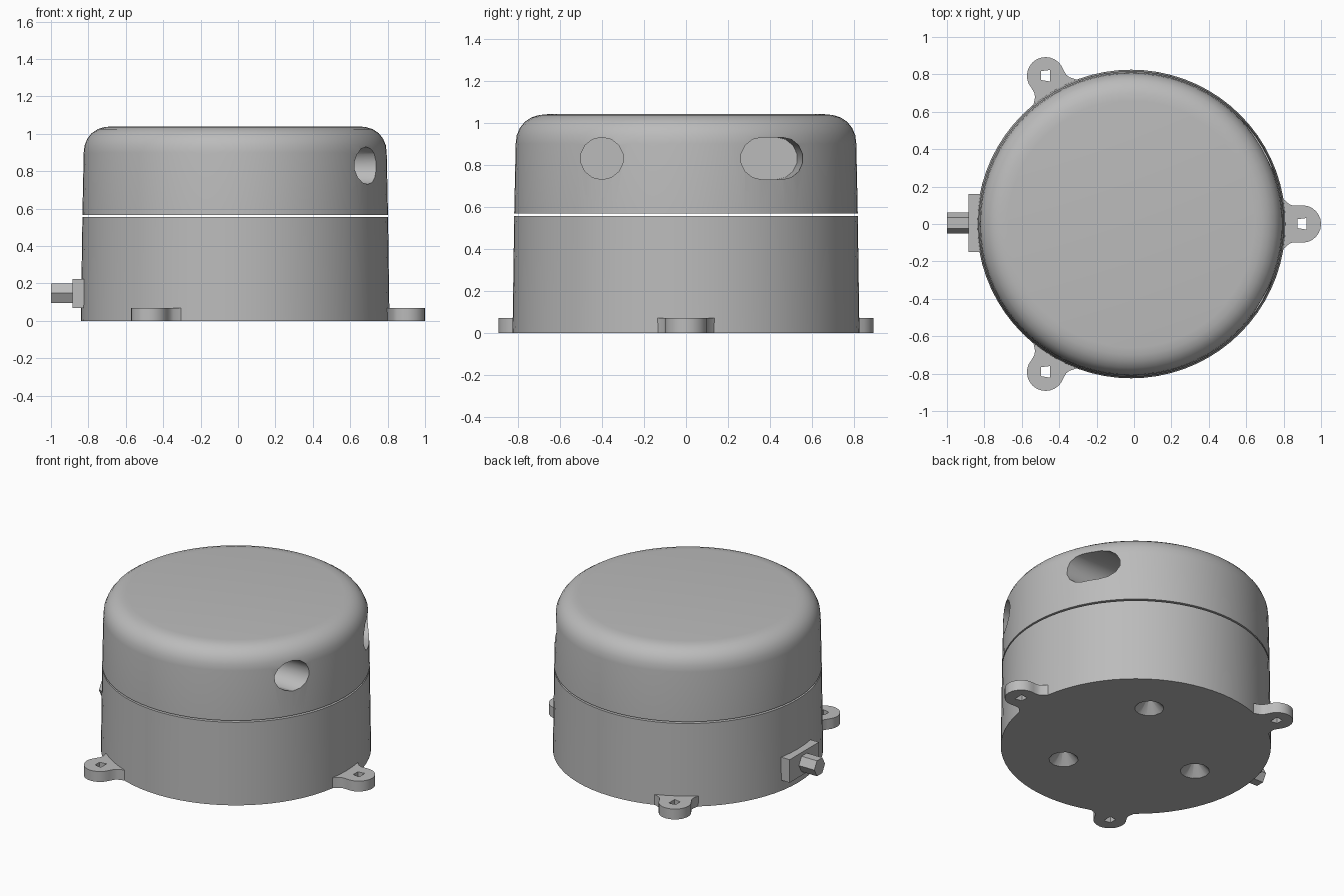
import bpy, bmesh
from math import sin, cos, pi, radians
from mathutils import Vector, Matrix

cube = bpy.data.objects.get("Cube")
if cube:
    bpy.data.objects.remove(cube, do_unlink=True)

CENTRE = Matrix.Translation((-0.015, 0, 0))
SEGMENTS = 72

grey = bpy.data.materials.new("plain grey")
grey.use_nodes = True
grey.diffuse_color = (0.5, 0.5, 0.5, 1)
grey.node_tree.nodes["Principled BSDF"].inputs["Base Color"].default_value = grey.diffuse_color


def finish(name, bm, matrix=Matrix()):
    bmesh.ops.recalc_face_normals(bm, faces=bm.faces)
    mesh = bpy.data.meshes.new(name)
    bm.to_mesh(mesh)
    bm.free()
    mesh.transform(matrix)
    mesh.materials.append(grey)
    ob = bpy.data.objects.new(name, mesh)
    bpy.context.collection.objects.link(ob)
    return ob


def loft(name, rings, matrix=Matrix()):
    """Closed solid through rings of equal point count."""
    bm = bmesh.new()
    loops = [[bm.verts.new(p) for p in ring] for ring in rings]
    for a, b in zip(loops, loops[1:]):
        for i in range(len(a)):
            j = (i + 1) % len(a)
            bm.faces.new((a[i], a[j], b[j], b[i]))
    bm.faces.new(loops[0][::-1])
    bm.faces.new(loops[-1])
    return finish(name, bm, matrix)


def turned(name, profile, matrix=Matrix(), n=SEGMENTS):
    return loft(name, [[(r * cos(2 * pi * i / n), r * sin(2 * pi * i / n), z)
                        for i in range(n)] for r, z in profile], matrix)


def select(ob):
    bpy.ops.object.select_all(action='DESELECT')
    ob.select_set(True)
    bpy.context.view_layer.objects.active = ob


def cut(ob, cutters):
    for cutter in cutters:
        cutter.hide_render = True
        mod = ob.modifiers.new("cut", 'BOOLEAN')
        mod.operation = 'DIFFERENCE'
        mod.solver = 'EXACT'
        mod.object = cutter
        select(ob)
        bpy.ops.object.modifier_apply(modifier=mod.name)
        bpy.data.objects.remove(cutter, do_unlink=True)


def smooth(ob):
    select(ob)
    bpy.ops.object.shade_smooth_by_angle(angle=radians(32))


# Lower housing with three countersunk recesses underneath
base = turned("lower_housing", [(0.825, 0), (0.817, 0.556)], CENTRE)
recesses = []
for k in range(3):
    spot = Matrix.Rotation(radians(60 + 120 * k), 4, 'Z') @ Matrix.Translation((0.47, 0, 0))
    recesses.append(turned("recess_cutter", [(0.12, -0.03), (0.09, 0), (0.01, 0.08)],
                           CENTRE @ spot, 12))
cut(base, recesses)
smooth(base)

# Upper housing with rounded shoulder
lid = turned("upper_housing", [(0.817, 0.567), (0.81, 0.9), (0.805, 0.94), (0.79, 0.975),
                               (0.768, 1.003), (0.735, 1.025), (0.7, 1.036), (0.66, 1.04)], CENTRE)


def side_hole(y_near, y_far, inner_far, n=8):
    """Rounded slot running along x, narrowing slightly inward on its far side."""
    rings = []
    for x, far in ((0.95, y_far), (0.6, y_far), (0.25, inner_far)):
        ring = []
        for start, y in ((-90, far), (90, y_near)):
            for i in range(n):
                a = radians(start + 180 * (i + 0.02) / (n - 1 + 0.04))
                ring.append((x, y + 0.1 * cos(a), 0.83 + 0.1 * sin(a)))
        rings.append(ring)
    return loft("side_hole_cutter", rings)


cut(lid, [side_hole(-0.402, -0.398, -0.398), side_hole(0.36, 0.458, 0.43)])
smooth(lid)

# Three mounting ears, each with a small four-sided screw hole
half = [(0.79, 0.155), (0.82, 0.128), (0.845, 0.106), (0.865, 0.098)]
half += [(0.915 + 0.1 * cos(a), 0.1 * sin(a)) for a in (radians(d) for d in range(100, 0, -14))]
outline = half + [(x, -y) for x, y in reversed(half)]
hole = [(0.89, -0.022), (0.938, -0.03), (0.938, 0.032), (0.89, 0.026)]
for k, name in enumerate(("left_ear", "back_right_ear", "front_right_ear")):
    spin = CENTRE @ Matrix.Rotation(radians(120 * k), 4, 'Z')
    ear = loft(name, [[(x, y, z) for x, y in outline] for z in (0, 0.07)], spin)
    # the screw holes all keep the same orientation
    middle = Vector((0.914, 0, 0))
    shift = CENTRE @ Matrix.Translation(spin.to_3x3() @ middle - middle)
    cut(ear, [loft("screw_hole_cutter", [[(x, y, z) for x, y in hole] for z in (-0.1, 0.2)], shift)])
    smooth(ear)

# Cable outlet: plate and hexagonal stub
plate = [(-0.15, 0.07), (0.16, 0.07), (0.16, 0.225), (-0.15, 0.225)]
loft("outlet_plate", [[(x, y, z) for y, z in plate] for x in (-0.885, -0.76)])
stub = [(0.005 + 0.057 * cos(pi * i / 3), 0.148 + 0.06 * sin(pi * i / 3)) for i in range(6)]
loft("outlet_stub", [[(x, y, z) for y, z in stub] for x in (-1, -0.87)])
